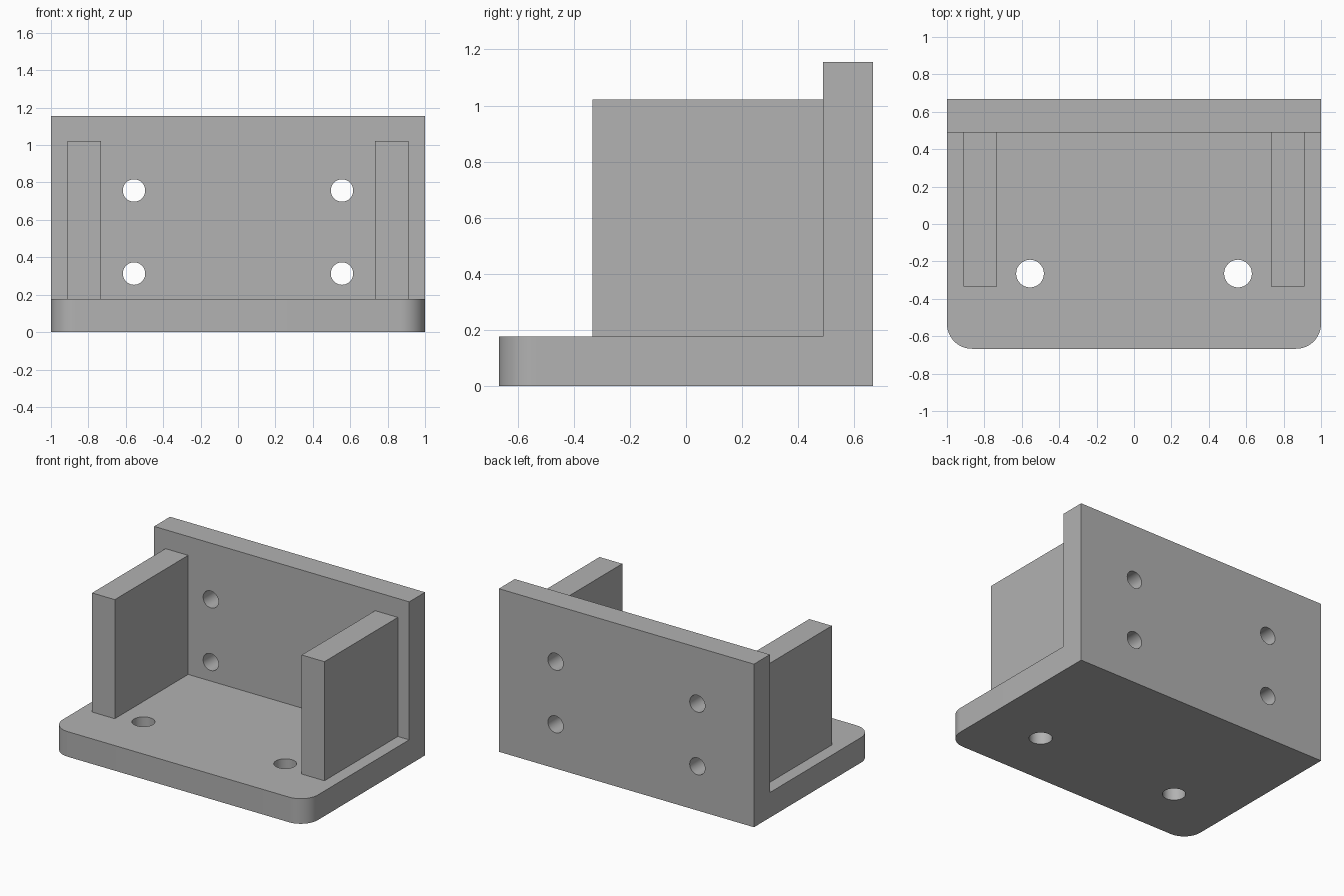
import bpy
import bmesh
from math import pi, radians
from mathutils import Matrix, Vector

cube = bpy.data.objects.get("Cube")
if cube:
    bpy.data.objects.remove(cube, do_unlink=True)

# Main dimensions
HALF_W, HALF_D = 1.0, 0.667
THICK = 0.178
BACK_Y = HALF_D - THICK
HEIGHT = 1.156

grey = bpy.data.materials.new("plain grey")
GREY = (0.445, 0.445, 0.445, 1)
grey.diffuse_color = GREY
grey.use_nodes = True
grey.node_tree.nodes["Principled BSDF"].inputs["Base Color"].default_value = GREY


def to_object(name, bm):
    mesh = bpy.data.meshes.new(name)
    bm.to_mesh(mesh)
    bm.free()
    mesh.materials.append(grey)
    obj = bpy.data.objects.new(name, mesh)
    bpy.context.collection.objects.link(obj)
    return obj


def box_mesh(low, high):
    low, high = Vector(low), Vector(high)
    bm = bmesh.new()
    bmesh.ops.create_cube(bm, size=1, matrix=Matrix.Translation((low + high) / 2)
                          @ Matrix.Diagonal((*(high - low), 1)))
    return bm


def drill(name, centre, radius, turn=0):
    bm = bmesh.new()
    bmesh.ops.create_cone(bm, cap_ends=True, segments=48, radius1=radius,
                          radius2=radius, depth=0.5,
                          matrix=Matrix.Translation(centre) @ Matrix.Rotation(turn, 4, "X"))
    return to_object(name, bm)


def combine(target, tool, operation):
    mod = target.modifiers.new(tool.name, "BOOLEAN")
    mod.operation, mod.object, mod.solver = operation, tool, "EXACT"
    bpy.context.view_layer.objects.active = target
    bpy.ops.object.modifier_apply(modifier=mod.name)
    bpy.data.objects.remove(tool, do_unlink=True)


# Base plate with two rounded front corners
bm = box_mesh((-HALF_W, -HALF_D, 0), (HALF_W, HALF_D, THICK))
corners = [e for e in bm.edges if all(v.co.y < 0 for v in e.verts)
           and abs(e.verts[0].co.z - e.verts[1].co.z) > 0.1]
bmesh.ops.bevel(bm, geom=corners, offset=0.133, segments=12,
                profile=0.5, affect="EDGES")
bracket = to_object("mounting_bracket", bm)

# Upright back plate
back = to_object("back_plate", box_mesh((-HALF_W, BACK_Y, 0), (HALF_W, HALF_D, HEIGHT)))
combine(bracket, back, "UNION")

# Side walls, sunk slightly into the plates so they join as one body
for side, name in ((-1, "right"), (1, "left")):
    x0, x1 = sorted((side * 0.733, side * 0.911))
    wall = to_object(name + "_side_wall",
                     box_mesh((x0, -0.333, 0.1), (x1, BACK_Y + 0.08, 1.022)))
    combine(bracket, wall, "UNION")

# Screw holes: one through the base and two through the back on each side
for x in (-0.556, 0.556):
    combine(bracket, drill("base_hole", (x, -0.265, THICK / 2), 0.074), "DIFFERENCE")
    for z in (0.313, 0.757):
        combine(bracket, drill("back_hole", (x, HALF_D - THICK / 2, z), 0.06, pi / 2),
                "DIFFERENCE")

# Smooth corners and bores, sharp edges elsewhere
bpy.ops.object.select_all(action="DESELECT")
bracket.select_set(True)
bpy.context.view_layer.objects.active = bracket
bpy.ops.object.shade_smooth_by_angle(angle=radians(30))
